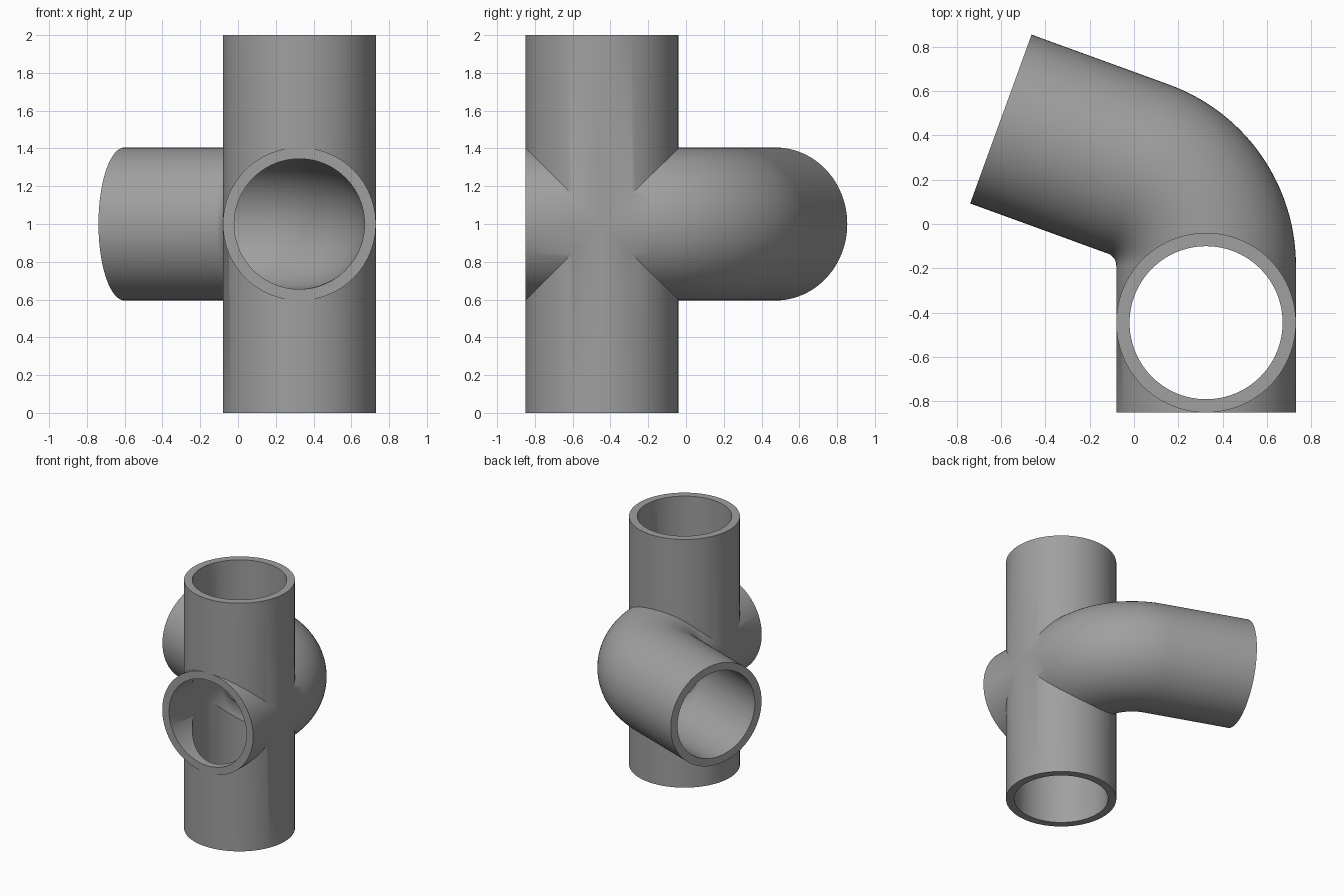
import bpy, bmesh, math
from mathutils import Vector

if "Cube" in bpy.data.objects:
    bpy.data.objects.remove(bpy.data.objects["Cube"])

SEG = 96
R_OUT, R_IN = 0.405, 0.345
CX, CY, CZ = 0.325, -0.445, 1.0           # crossing point of the two pipes
BEND_X, BEND_Y = -0.137, -0.187           # centre of the elbow
BEND_R, BEND_A = CX - BEND_X, math.radians(70)
TAIL = 0.661                              # straight run after the elbow

grey = bpy.data.materials.new("pipe grey")
grey.diffuse_color = (0.35, 0.35, 0.35, 1)
grey.use_nodes = True
grey.node_tree.nodes["Principled BSDF"].inputs["Base Color"].default_value = grey.diffuse_color


def tube(name, path, radius, phase=0.0):
    """Closed round solid along (point, tangent, side) stations."""
    bm = bmesh.new()
    rings = []
    for p, t, s in path:
        u = t.cross(s)
        rings.append([bm.verts.new(p + radius * (s * math.cos(a) + u * math.sin(a)))
                      for a in (2 * math.pi * i / SEG + phase for i in range(SEG))])
    for a, b in zip(rings, rings[1:]):
        for i in range(SEG):
            j = (i + 1) % SEG
            bm.faces.new((a[i], a[j], b[j], b[i]))
    bm.faces.new(rings[0][::-1])
    bm.faces.new(rings[-1])
    bmesh.ops.recalc_face_normals(bm, faces=bm.faces)
    mesh = bpy.data.meshes.new(name)
    bm.to_mesh(mesh)
    bm.free()
    mesh.materials.append(grey)
    obj = bpy.data.objects.new(name, mesh)
    bpy.context.collection.objects.link(obj)
    return obj


def upright_path(extra):
    t, s = Vector((0, 0, 1)), Vector((1, 0, 0))
    return [(Vector((CX, CY, z)), t, s) for z in (-extra, 2 + extra)]


def elbow_path(extra):
    path = [(Vector((CX, CY - R_OUT - extra, CZ)), Vector((0, 1, 0)), Vector((1, 0, 0)))]
    n = 28
    for i in range(n + 1):
        a = BEND_A * i / n
        side = Vector((math.cos(a), math.sin(a), 0))
        tang = Vector((-math.sin(a), math.cos(a), 0))
        path.append((Vector((BEND_X, BEND_Y, CZ)) + side * BEND_R, tang, side))
    p, tang, side = path[-1]
    path.append((p + tang * (TAIL + extra), tang, side))
    return path


def boolean(target, other, operation):
    mod = target.modifiers.new(operation.lower(), 'BOOLEAN')
    mod.operation, mod.object, mod.solver = operation, other, 'EXACT'
    bpy.context.view_layer.objects.active = target
    bpy.ops.object.modifier_apply(modifier=mod.name)
    bpy.data.objects.remove(other, do_unlink=True)


# Outer walls joined, then both bores cut through
pipe = tube("pipe_junction", upright_path(0), R_OUT)
boolean(pipe, tube("elbow_wall", elbow_path(0), R_OUT), 'UNION')
boolean(pipe, tube("upright_bore", upright_path(0.1), R_IN), 'DIFFERENCE')
boolean(pipe, tube("elbow_bore", elbow_path(0.1), R_IN), 'DIFFERENCE')

# Smooth walls with crisp rims and seams
bpy.ops.object.select_all(action='DESELECT')
pipe.select_set(True)
bpy.context.view_layer.objects.active = pipe
bpy.ops.object.shade_smooth_by_angle(angle=math.radians(30))
